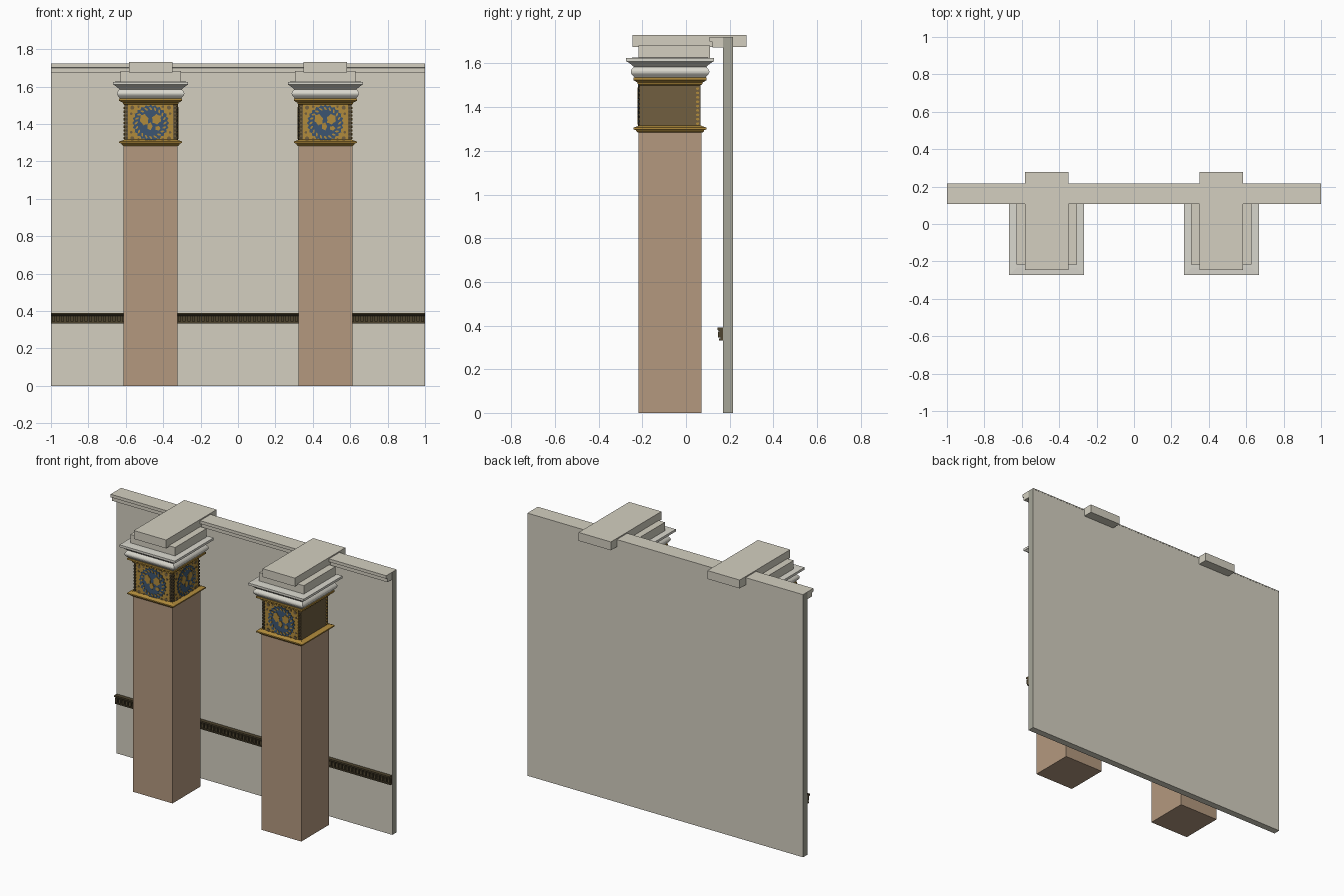
import bpy, bmesh, math
from mathutils import Matrix

cube = bpy.data.objects.get("Cube")
if cube:
    bpy.data.objects.remove(cube, do_unlink=True)


def material(name, r, g, b):
    m = bpy.data.materials.new(name)
    m.use_nodes = True
    col = tuple((c / 255) ** 2.2 for c in (r, g, b)) + (1.0,)
    m.diffuse_color = col
    m.node_tree.nodes["Principled BSDF"].inputs["Base Color"].default_value = col
    return m


STONE = material("pale stone", 210, 206, 191)
EDGE = material("grey stone edge", 164, 163, 150)
CAPITAL = material("light capital stone", 216, 214, 204)
SHAFT = material("tan shaft", 178, 151, 126)
GOLD = material("gold", 176, 138, 62)
OLIVE = material("dark bronze", 112, 95, 66)
BLUE = material("slate blue", 62, 86, 112)
RAIL = material("dark rail brown", 78, 69, 50)


def finish(name, bm, *mats, matrix=None):
    bmesh.ops.recalc_face_normals(bm, faces=bm.faces)
    me = bpy.data.meshes.new(name)
    bm.to_mesh(me)
    bm.free()
    for m in mats:
        me.materials.append(m)
    ob = bpy.data.objects.new(name, me)
    bpy.context.collection.objects.link(ob)
    if matrix:
        ob.matrix_world = matrix
    return ob


def add_box(bm, x0, x1, y0, y1, z0, z1):
    mat = Matrix.Translation(((x0 + x1) / 2, (y0 + y1) / 2, (z0 + z1) / 2))
    mat = mat @ Matrix.Diagonal((x1 - x0, y1 - y0, z1 - z0, 1))
    bmesh.ops.create_cube(bm, size=1, matrix=mat)


def boxes(name, dims, mat, matrix=None):
    bm = bmesh.new()
    for d in dims:
        add_box(bm, *d)
    return finish(name, bm, mat, matrix=matrix)


def tiers(name, profile, mat, matrix):
    """Square moulding from (half width, height) pairs."""
    bm = bmesh.new()
    rings = [[bm.verts.new((sx * h, sy * h, z)) for sx, sy in
              ((-1, -1), (1, -1), (1, 1), (-1, 1))] for h, z in profile]
    for a, b in zip(rings, rings[1:]):
        for i in range(4):
            j = (i + 1) % 4
            bm.faces.new((a[i], a[j], b[j], b[i]))
    bm.faces.new(rings[0][::-1])
    bm.faces.new(rings[-1])
    return finish(name, bm, mat, matrix=matrix)


def extrusion(name, profile, half, mat):
    """Moulding running along x from (y, z) pairs."""
    bm = bmesh.new()
    face = bm.faces.new([bm.verts.new((-half, y, z)) for y, z in profile])
    new = bmesh.ops.extrude_face_region(bm, geom=[face])["geom"]
    bmesh.ops.translate(bm, vec=(2 * half, 0, 0),
                        verts=[v for v in new if isinstance(v, bmesh.types.BMVert)])
    bm.faces.new([bm.verts.new((-half, y, z)) for y, z in profile]) if face not in bm.faces else None
    return finish(name, bm, mat)


def plates(name, outlines, y0, y1, mat, matrix):
    """Thin raised shapes facing -y."""
    bm = bmesh.new()
    for pts in outlines:
        back = [bm.verts.new((x, y1, z)) for x, z in pts]
        front = [bm.verts.new((x, y0, z)) for x, z in pts]
        bm.faces.new(front)
        for i in range(len(pts)):
            j = (i + 1) % len(pts)
            bm.faces.new((front[i], back[i], back[j], front[j]))
    return finish(name, bm, mat, matrix=matrix)


def blob(cx, cz, rx, rz, n=16, wave=0.0, tilt=0.0):
    pts = []
    for i in range(n):
        a = 2 * math.pi * i / n
        k = 1 + wave * (-1) ** i
        x, z = rx * k * math.cos(a), rz * k * math.sin(a)
        pts.append((cx + x * math.cos(tilt) - z * math.sin(tilt),
                    cz + x * math.sin(tilt) + z * math.cos(tilt)))
    return pts


MID = 1.405  # height of the medallion centre


def panel(prefix, matrix):
    """Carved panel with a round medallion."""
    boxes(prefix + "_field", [(-.12, .12, -.143, -.138, 1.31, 1.51)], GOLD, matrix)
    corners = [blob(sx * d, MID + sz * e, r, r, 10) for sx in (-1, 1) for sz in (-1, 1)
               for d, e, r in ((.098, .082, .011), (.104, .05, .007), (.065, .088, .007))]
    plates(prefix + "_corner_scrolls", corners, -.145, -.142, OLIVE, matrix)
    plates(prefix + "_disc", [blob(0, MID, .094, .094, 48, .05)], -.146, -.142, BLUE, matrix)
    leaves = []
    for i in range(20):
        a = math.tau * i / 20
        leaves.append(blob(.077 * math.cos(a), MID + .077 * math.sin(a),
                           .011, .005, 8, 0, a + .7))
    figure = [blob(-.035, MID + .018, .022, .03, 12, .12, .3),
              blob(.032, MID + .02, .024, .027, 12, .12, -.4),
              blob(-.005, MID - .018, .014, .02, 10, .1),
              blob(.038, MID - .028, .014, .012, 10, .1)]
    plates(prefix + "_gold_relief", leaves + figure, -.149, -.145, GOLD, matrix)
    # dark beaded strips beside the panel
    beads = [blob(s * .130, 1.325 + .02 * i, .007, .007, 8) for s in (-1, 1) for i in range(9)]
    plates(prefix + "_beads", beads, -.147, -.138, RAIL, matrix)


def column(side, cx, turn):
    at = Matrix.Translation((cx, -.073, 0))
    tiers(side + "_shaft", [(.144, 0), (.144, 1.29)], SHAFT, at)
    tiers(side + "_gold_base_trim", [(.148, 1.283), (.155, 1.29), (.155, 1.295), (.168, 1.298),
                                     (.168, 1.306), (.15, 1.312), (.142, 1.316)], GOLD, at)
    tiers(side + "_frieze", [(.139, 1.3), (.139, 1.53)], OLIVE, at)
    tiers(side + "_gold_top_trim", [(.14, 1.5), (.148, 1.507), (.148, 1.513), (.158, 1.518),
                                    (.168, 1.524), (.168, 1.535)], GOLD, at)
    torus = [(.166 + .014 * math.sin(math.pi * i / 8), 1.54 + .045 * i / 8) for i in range(9)]
    tiers(side + "_capital", [(.16, 1.532)] + torus +
          [(.172, 1.59), (.18, 1.597), (.194, 1.607), (.201, 1.61), (.201, 1.625), (.16, 1.627)],
          CAPITAL, at)
    for label, angle in (("front_panel", 0), ("inner_panel", turn)):
        panel(side + "_" + label, at @ Matrix.Rotation(angle, 4, "Z"))
    # gold studs on the plain outer face, near the wall
    out = at @ Matrix.Rotation(-turn, 4, "Z")
    x = .126 * (1 if turn > 0 else -1) * -1
    plates(side + "_outer_studs", [blob(-x * s, 1.325 + .02 * i, .008, .006, 8)
                                   for s in (-1,) for i in range(9)], -.144, -.138, GOLD, out)
    # block and slab tying the column to the wall
    boxes(side + "_block", [(cx - .162, cx + .162, -.217, .11, 1.62, 1.682)], STONE)
    boxes(side + "_top_slab", [(cx - .117, cx + .117, -.245, .278, 1.675, 1.73)], STONE)


# wall with darker ends
bm = bmesh.new()
add_box(bm, -1, 1, .17, .215, 0, 1.72)
bm.normal_update()
for f in bm.faces:
    f.material_index = 1 if abs(f.normal.x) > .9 else 0
finish("wall", bm, STONE, EDGE)

# cornice and dentilled rail
extrusion("cornice", [(.216, 1.722), (.108, 1.722), (.108, 1.702), (.122, 1.698),
                      (.122, 1.674), (.172, 1.674), (.172, 1.715), (.216, 1.715)], .999, STONE)
extrusion("rail", [(.172, .39), (.144, .39), (.144, .38), (.15, .376), (.158, .372),
                   (.158, .342), (.152, .34), (.152, .332), (.172, .332)], .999, RAIL)
boxes("rail_dentils", [(x - .008, x + .008, .147, .16, .345, .372)
                       for x in [-.9875 + .025 * i for i in range(80)]], RAIL)

column("right", -.467, math.pi / 2)
column("left", .467, -math.pi / 2)
